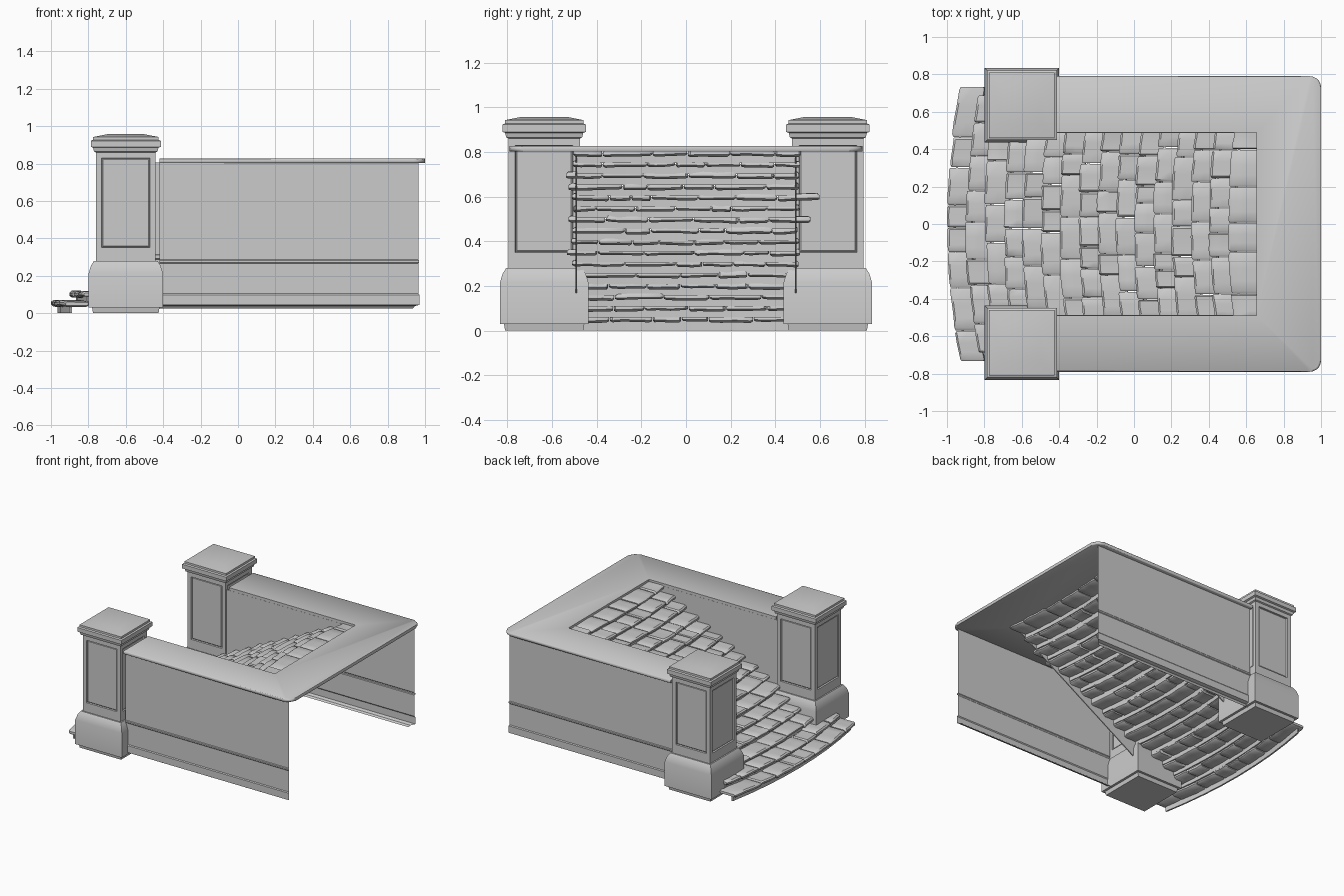
import bpy, bmesh, math, random
from mathutils import Vector

random.seed(4)
cube = bpy.data.objects.get("Cube")
if cube:
    bpy.data.objects.remove(cube, do_unlink=True)

GREY = (0.6, 0.6, 0.6, 1)
stone_grey = bpy.data.materials.new("stone_grey")
stone_grey.use_nodes = True
stone_grey.diffuse_color = GREY
stone_grey.node_tree.nodes["Principled BSDF"].inputs["Base Color"].default_value = GREY


def finish(bm, name, angle=30, fix_normals=True):
    """Turn a bmesh into a shaded object."""
    if fix_normals:
        bmesh.ops.recalc_face_normals(bm, faces=bm.faces)
    mesh = bpy.data.meshes.new(name)
    bm.to_mesh(mesh)
    bm.free()
    mesh.materials.append(stone_grey)
    ob = bpy.data.objects.new(name, mesh)
    bpy.context.collection.objects.link(ob)
    bpy.ops.object.select_all(action='DESELECT')
    ob.select_set(True)
    bpy.context.view_layer.objects.active = ob
    bpy.ops.object.shade_smooth_by_angle(angle=math.radians(angle))
    return ob


def loft(bm, rings, closed=True, caps=True):
    """Skin a list of equal-length point rings."""
    rows = [[bm.verts.new(p) for p in ring] for ring in rings]
    count = len(rows[0])
    faces = []
    for a, b in zip(rows, rows[1:]):
        for k in range(count if closed else count - 1):
            n = (k + 1) % count
            faces.append(bm.faces.new((a[k], a[n], b[n], b[k])))
    if caps:
        bm.faces.new(rows[0])
        bm.faces.new(rows[-1])
    return faces


# Gate pillars: stacked square sections with recessed panels on the shaft
PILLAR = [(0, .175), (.03, .18), (.03, .198), (.215, .198), (.255, .186), (.28, .17),
          (.28, .16), (.32, .16), (.86, .16), (.865, .17), (.885, .175), (.89, .187),
          (.922, .187), (.927, .176), (.942, .176), (.957, .1)]
SHAFT = 7


def pillar(name, cx, cy):
    bm = bmesh.new()
    corners = [(-1, -1), (1, -1), (1, 1), (-1, 1)]
    rings = [[(cx + h * a, cy + h * b, z) for a, b in corners] for z, h in PILLAR]
    faces = loft(bm, rings)
    bmesh.ops.recalc_face_normals(bm, faces=bm.faces)
    panels = faces[SHAFT * 4:SHAFT * 4 + 4]
    bmesh.ops.inset_individual(bm, faces=panels, thickness=.043)
    bmesh.ops.inset_individual(bm, faces=panels, thickness=.004, depth=-.01)
    bmesh.ops.inset_individual(bm, faces=panels, thickness=.008, depth=.004)
    finish(bm, name, 20)


# Outer side walls: moulded sheet profile swept along x
WALL = [(.76, .805), (.76, .287), (.764, .282), (.764, .272), (.76, .267),
        (.76, .105), (.765, .098), (.765, .045), (.74, .038), (.73, .025)]


def side_wall(name, side):
    bm = bmesh.new()
    loft(bm, [[(-.42, side * y, z) for y, z in WALL],
              [(y + .205, side * y, z) for y, z in WALL]], closed=False, caps=False)
    if side > 0:
        bmesh.ops.reverse_faces(bm, faces=bm.faces)
    finish(bm, name, 20, False)


# Inner triangular wall beside the flight
def inner_wall(name, side):
    bm = bmesh.new()
    shape = [(.66, .805), (-.45, .805), (-.45, .14)]
    loft(bm, [[(x, side * y, z) for x, z in shape] for y in (.487, .495)])
    finish(bm, name)


for label, side in (("left", 1), ("right", -1)):
    pillar(label + "_pillar", -.6, side * .635)
    side_wall(label + "_side_wall", side)
    inner_wall(label + "_inner_wall", side)

# U-shaped landing slab with a rounded outer rim
bm = bmesh.new()
half = [(-.42, .488), (-.42, .79)]
for k in range(6):
    a = math.radians(90 - 18 * k)
    half.append((.94 + .06 * math.cos(a), .73 + .06 * math.sin(a)))
outline = half + [(x, -y) for x, y in reversed(half)] + [(.655, -.488), (.655, .488)]
loft(bm, [[(x, y, z) for x, y in outline] for z in (.802, .826)])
rim = [e for e in bm.edges
       if abs(e.verts[0].co.z - e.verts[1].co.z) < .001
       and all(max(abs(v.co.y), v.co.x - .21) > .74 for v in e.verts)]
bmesh.ops.bevel(bm, geom=rim, offset=.0105, segments=3, profile=.5, affect='EDGES')
finish(bm, "landing_slab", 50)


def bow(y):
    """How far a curved step falls back from its middle."""
    return .13 * y * y


# Rounded outline of one paving stone: depth fraction and height fraction
SECTION = [(.02, .3), (.02, .7), (.09, 1), (.5, .98), (.96, .95), (1, .6), (1, .3), (.9, 0), (.1, 0)]


def paving_stone(bm, x, y0, y1, z, depth, thick):
    """One pillow-shaped stone lying across part of a curved step."""
    lean, tilt = random.uniform(-.006, .006), random.uniform(-.005, .005)
    width = y1 - y0
    rings = []
    for t in (0, .06, .3, .6, .94, 1):
        end = t in (0, 1)
        y = y0 + .002 + t * (width - .004)
        wob, lift = random.uniform(-.003, .003), random.uniform(-.002, .002)
        ring = []
        for u, w in SECTION:
            if end:
                u, w = .5 + (u - .5) * .92, .45 + (w - .45) * .6
            ring.append((x + bow(y) + lean + wob + u * depth, y,
                         z + lift + tilt * (t - .5) + (w - 1) * thick))
        rings.append(ring)
    loft(bm, rings)


def step_row(i):
    x, z = -1 + .1 * i, .068 + .0495 * i
    depth = .18 if i == 15 else .14
    # wide apron at the foot, then between the pillars, then between the walls
    reach = .735 if i == 0 else .69 if i == 1 else .455 if i < 5 else .5
    low, high = -reach, reach
    if i > 4:
        low -= random.uniform(0, .04)
        high += {11: .1, 9: .06}.get(i, random.uniform(0, .015))
    count = round((high - low) / .175) + random.choice((0, 0, 1))
    parts = [random.uniform(.6, 1.4) for _ in range(count)]
    bm = bmesh.new()
    y = low
    for p in parts:
        w = p / sum(parts) * (high - low)
        paving_stone(bm, x, y, y + w, z, depth + random.uniform(-.006, .01),
                     random.uniform(.027, .034))
        y += w
    finish(bm, "step_stones_%02d" % (i + 1), 40)

    # Thin curved riser beneath the stones
    bm = bmesh.new()
    wide = min(reach, .487) if i > 1 else reach - .02
    bottom = 0 if i == 0 else z - .06
    rings = []
    for k in range(9):
        y = wide * (k / 4 - 1)
        front = x + .035 + bow(y)
        rings.append([(front, y, bottom), (front + .012, y, bottom),
                      (front + .012, y, z - .015), (front, y, z - .015)])
    loft(bm, rings)
    finish(bm, "step_riser_%02d" % (i + 1))


for i in range(16):
    step_row(i)
